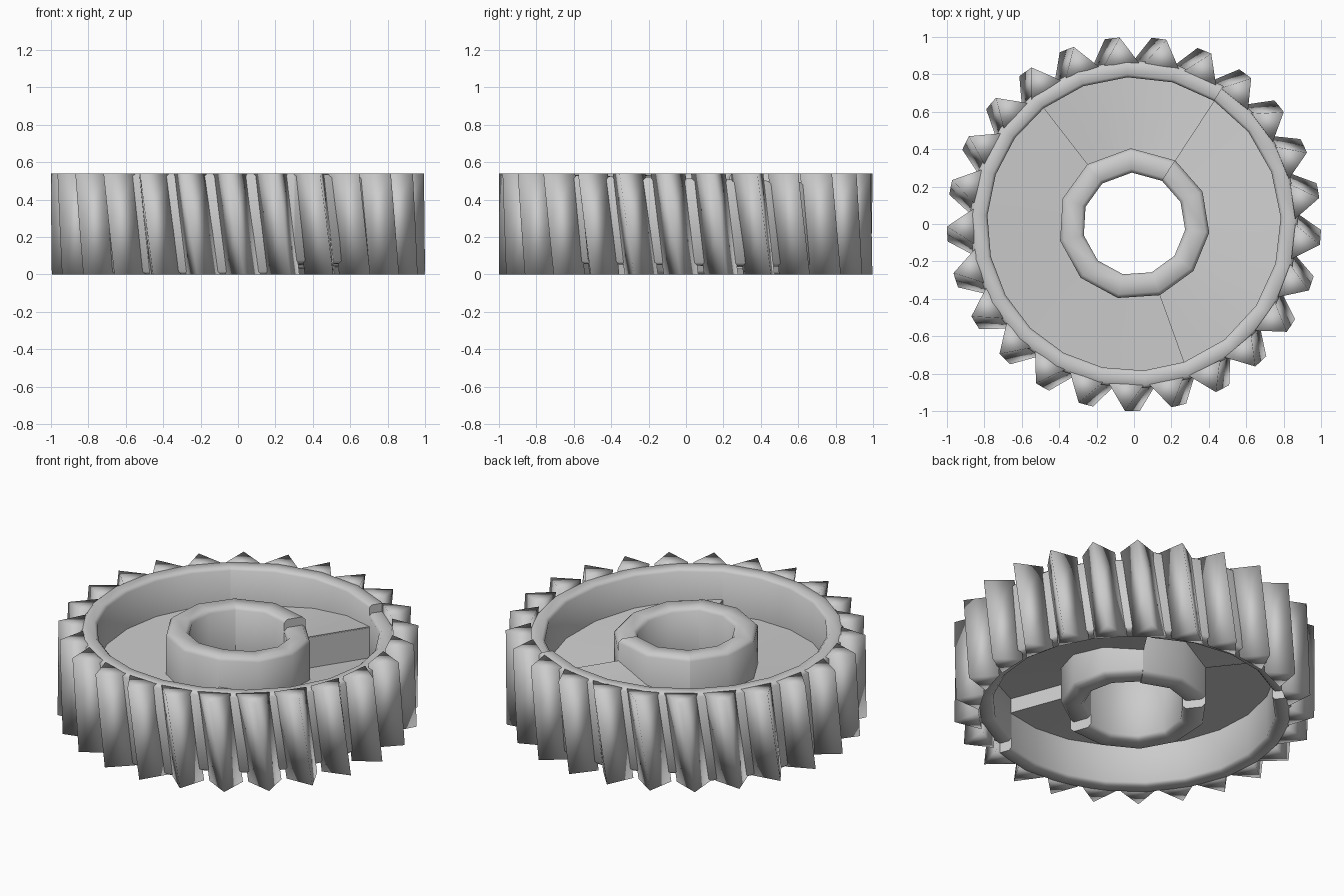
import bpy, bmesh
from math import radians, cos, sin

if "Cube" in bpy.data.objects:
    bpy.data.objects.remove(bpy.data.objects["Cube"])

grey = bpy.data.materials.new("plain_grey")
grey.diffuse_color = (0.6, 0.6, 0.6, 1)
grey.use_nodes = True
grey.node_tree.nodes["Principled BSDF"].inputs["Base Color"].default_value = grey.diffuse_color
HEIGHT = 0.54
# sectors: start angle, sweep, then (start, end) heights of bottom, top and web
SECTORS = [(-70, 127, (0.06, 0.04), (HEIGHT, 0.49), (0.34, 0.20)),
           (57, 71, (0.03, 0.05), (HEIGHT, 0.54), (0.39, 0.27)),
           (128, 162, (0.0, 0.0), (HEIGHT, 0.54), (0.30, 0.25))]


def finish(name, bm, angle):
    bmesh.ops.recalc_face_normals(bm, faces=bm.faces)
    mesh = bpy.data.meshes.new(name)
    bm.to_mesh(mesh)
    bm.free()
    mesh.materials.append(grey)
    obj = bpy.data.objects.new(name, mesh)
    bpy.context.collection.objects.link(obj)
    bpy.ops.object.select_all(action='DESELECT')
    obj.select_set(True)
    bpy.context.view_layer.objects.active = obj
    bpy.ops.object.shade_smooth_by_angle(angle=radians(angle))
    return obj


def skin(bm, loops):
    """Bridge closed loops of points and cap both ends."""
    rows = [[bm.verts.new(p) for p in loop] for loop in loops]
    n = len(rows[0])
    for a, b in zip(rows, rows[1:]):
        for i in range(n):
            j = (i + 1) % n
            bm.faces.new((a[i], a[j], b[j], b[i]))
    bm.faces.new(rows[0])
    bm.faces.new(rows[-1])


def mix(pair, f):
    return pair[0] + (pair[1] - pair[0]) * f


def turn(section, degrees):
    a = radians(degrees)
    return [(r * cos(a), r * sin(a), z) for r, z in section]


def swept_ring(name, section, step):
    """Sweep section(bottom, top, web) round each sector."""
    bm = bmesh.new()
    for start, sweep, *heights in SECTORS:
        n = round(sweep / step)
        skin(bm, [turn(section(*[mix(h, k / n) for h in heights]), start + sweep * k / n)
                  for k in range(n + 1)])
    finish(name, bm, 50)


def wall(r0, r1, c):
    """Ring section with softened top and bottom edges."""
    return lambda z0, z1, web: [
        (r0, z0 + c), (r0 + c, z0), (r1 - c, z0), (r1, z0 + c),
        (r1, z1 - c), (r1 - c, z1), (r0 + c, z1), (r0, z1 - c)]


def plate(z0, z1):
    return [(0.37, z0), (0.80, z0), (0.80, z1), (0.37, z1)]


# rim, hub and sloping web blades
swept_ring("rim", wall(0.785, 0.88, 0.015), 17)
swept_ring("hub", wall(0.275, 0.405, 0.02), 30)
swept_ring("web_blades", lambda z0, z1, web: plate(web - 0.02, web + 0.02), 15)

# upright plates closing the steps between blades
bm = bmesh.new()
for i, (start, sweep, low, high, web) in enumerate(SECTORS):
    ends = sorted((SECTORS[i - 1][4][1], web[0]))
    section = plate(ends[0] - 0.02, ends[1] + 0.015)
    skin(bm, [turn(section, start - 0.2), turn(section, start + 0.6)])
finish("web_steps", bm, 30)

# slanted triangular teeth, smooth all round
TEETH = 25
bm = bmesh.new()
for t in range(TEETH):
    loops = []
    for f in (0, 0.5, 1):
        mid = -90.5 + t * 360 / TEETH + 2.3 - 4.6 * f
        loops.append([(r * cos(radians(mid + d)), r * sin(radians(mid + d)), HEIGHT * f)
                      for r, d in ((0.862, -6.2), (1.0, 0), (0.862, 6.2))])
    skin(bm, loops)
finish("teeth", bm, 180)
